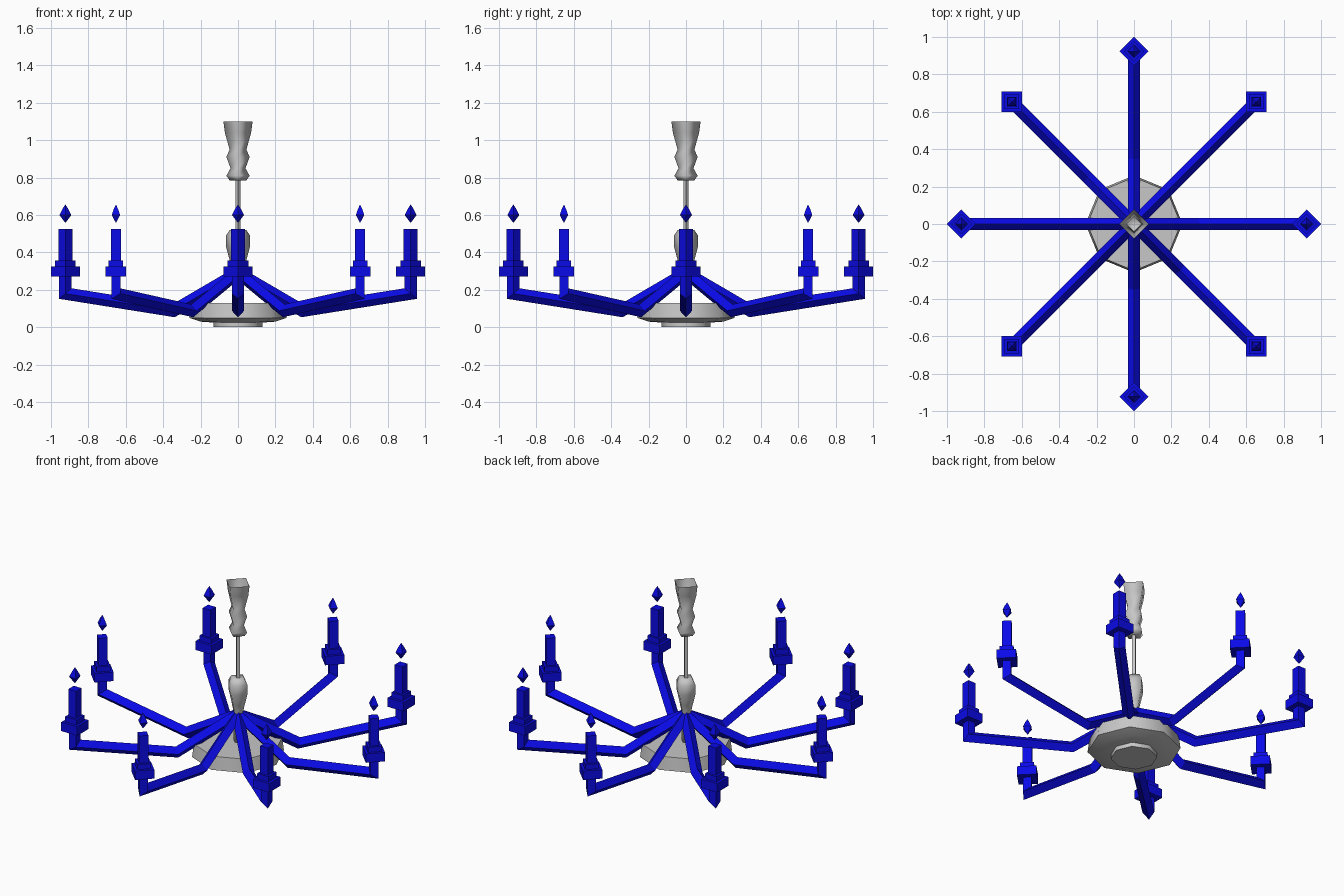
import bpy, bmesh, math
from mathutils import Vector

cube = bpy.data.objects.get("Cube")
if cube:
    bpy.data.objects.remove(cube, do_unlink=True)


def make_material(name, colour):
    mat = bpy.data.materials.new(name)
    mat.use_nodes = True
    mat.diffuse_color = colour
    mat.node_tree.nodes["Principled BSDF"].inputs["Base Color"].default_value = colour
    return mat


BLUE = make_material("deep blue", (0.003, 0.003, 0.8, 1))
GREY = make_material("pale grey", (0.57, 0.57, 0.57, 1))


def bridge(bm, rings, cap_start=True, cap_end=True):
    """Join successive vertex rings with quads and close the ends."""
    n = len(rings[0])
    for a, b in zip(rings, rings[1:]):
        for i in range(n):
            j = (i + 1) % n
            bm.faces.new((a[i], a[j], b[j], b[i]))
    if cap_start:
        bm.faces.new(rings[0][::-1])
    if cap_end:
        bm.faces.new(rings[-1])


def add_lathe(bm, profile, sides, x=0.0, cap_end=True):
    """Revolve (radius, height) points with corners on the axes."""
    rings = []
    for r, z in profile:
        ring = []
        for i in range(sides):
            a = math.tau * i / sides
            ring.append(bm.verts.new((x + r * math.cos(a), r * math.sin(a), z)))
        rings.append(ring)
    bridge(bm, rings, cap_end=cap_end)


def add_bar(bm, path, half):
    """Sweep a diamond section along an x-z path with mitred bends."""
    pts = [Vector(p) for p in path]
    dirs = [(b - a).normalized() for a, b in zip(pts, pts[1:])]
    normals = [Vector((-d.y, d.x)) for d in dirs]
    rings = []
    for i, p in enumerate(pts):
        n0, n1 = normals[max(i - 1, 0)], normals[min(i, len(normals) - 1)]
        m = (n0 + n1).normalized()
        m *= half / m.dot(n1)
        rings.append([bm.verts.new(v) for v in (
            (p.x + m.x, 0, p.y + m.y), (p.x, half, p.y),
            (p.x - m.x, 0, p.y - m.y), (p.x, -half, p.y))])
    bridge(bm, rings)


def finish(bm, name, mat):
    bmesh.ops.recalc_face_normals(bm, faces=bm.faces[:])
    mesh = bpy.data.meshes.new(name)
    bm.to_mesh(mesh)
    bm.free()
    mesh.materials.append(mat)
    return mesh


def place(name, mesh, angle=0.0, smooth=None):
    obj = bpy.data.objects.new(name, mesh)
    bpy.context.collection.objects.link(obj)
    obj.rotation_euler.z = angle
    if smooth:
        bpy.ops.object.select_all(action="DESELECT")
        obj.select_set(True)
        bpy.context.view_layer.objects.active = obj
        bpy.ops.object.shade_smooth_by_angle(angle=math.radians(smooth))
    return obj


def turned_part(name, profile, sides, smooth, cap_end=True):
    bm = bmesh.new()
    add_lathe(bm, profile, sides, cap_end=cap_end)
    place(name, finish(bm, name, GREY), smooth=smooth)


# Central bowl with its foot disc
turned_part("bowl", [(0.13, 0), (0.13, 0.025), (0.2, 0.03),
                     (0.26, 0.05), (0.25, 0.13)], 8, 50)

# Column, rod and open ceiling mount
turned_part("column", [(0.03, 0.12), (0.03, 0.3), (0.045, 0.36), (0.064, 0.43),
                       (0.064, 0.49), (0.045, 0.52)], 4, 95)
turned_part("rod", [(0.013, 0.51), (0.013, 0.79)], 4, 30)
turned_part("ceiling_mount", [(0.045, 0.785), (0.062, 0.81), (0.04, 0.85),
                              (0.062, 0.91), (0.045, 0.95), (0.07, 1.04),
                              (0.078, 1.1)], 4, 95, cap_end=False)

# One arm, one candle holder, one candle and one flame, shared by all arms
REACH = 0.923
bm = bmesh.new()
add_bar(bm, [(0, 0.29), (0.345, 0.088), (REACH, 0.18), (REACH, 0.28)], 0.033)
arm = finish(bm, "arm", BLUE)

bm = bmesh.new()
add_lathe(bm, [(0.077, 0.27), (0.077, 0.325)], 4, REACH)
add_lathe(bm, [(0.055, 0.325), (0.055, 0.357)], 4, REACH)
holder = finish(bm, "candle_holder", BLUE)

bm = bmesh.new()
add_lathe(bm, [(0.037, 0.35), (0.037, 0.525)], 4, REACH)
candle = finish(bm, "candle", BLUE)

bm = bmesh.new()
add_lathe(bm, [(0.002, 0.56), (0.032, 0.6), (0.016, 0.632), (0.001, 0.655)], 4, REACH)
flame = finish(bm, "flame", BLUE)

# Eight arms around the column
for k in range(8):
    for name, mesh in (("arm", arm), ("candle_holder", holder),
                       ("candle", candle), ("flame", flame)):
        place(f"{name}_{k + 1}", mesh, math.tau * k / 8)
